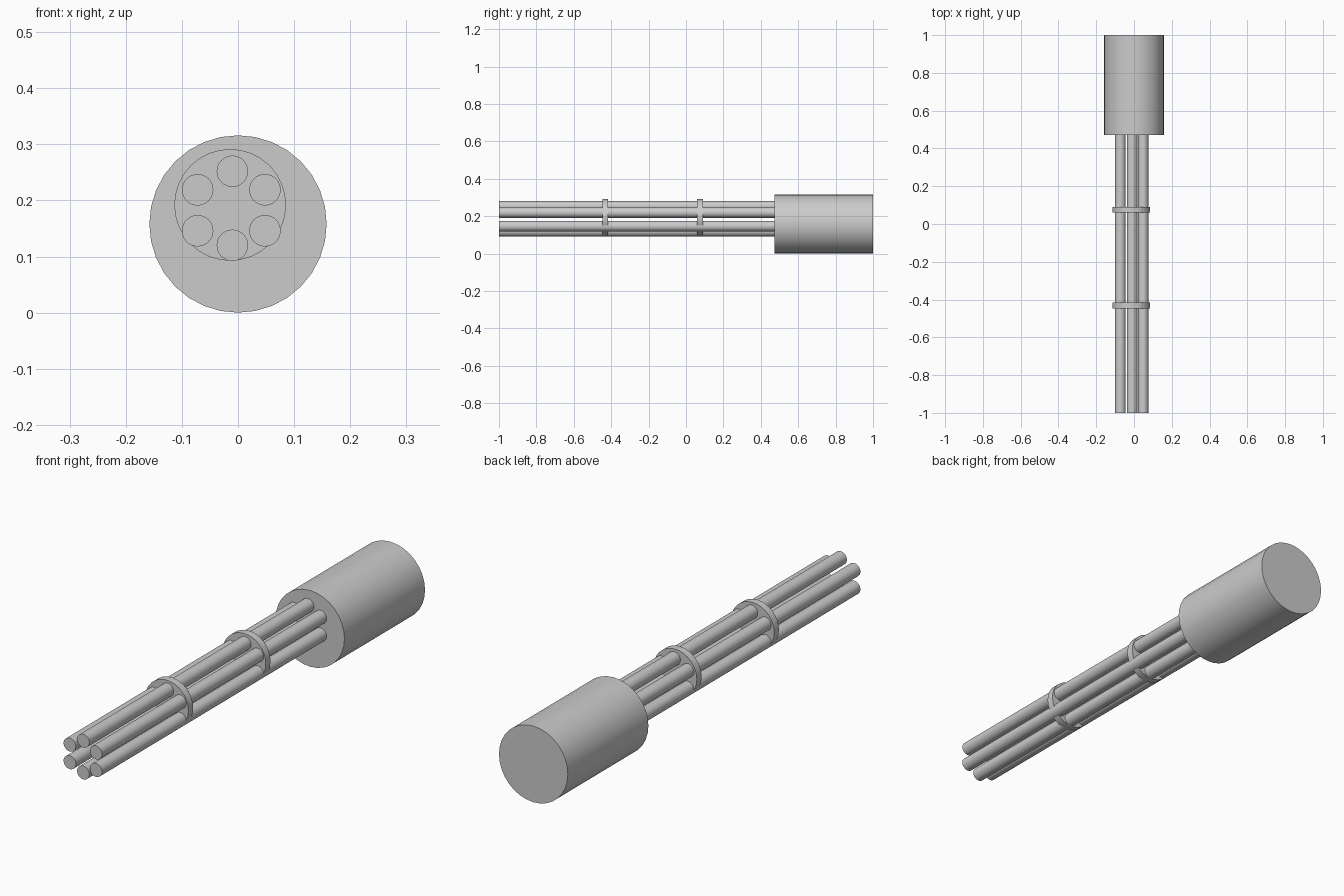
import bpy
from math import radians

cube = bpy.data.objects.get("Cube")
if cube:
    bpy.data.objects.remove(cube, do_unlink=True)

# One plain grey metal for everything
GREY = (0.6, 0.6, 0.6, 1)
metal = bpy.data.materials.new("grey_metal")
metal.use_nodes = True
metal.diffuse_color = GREY
metal.node_tree.nodes["Principled BSDF"].inputs["Base Color"].default_value = GREY


def rod(name, x, z, radius, y0, y1):
    """Capped cylinder lying along y, from y0 to y1."""
    bpy.ops.mesh.primitive_cylinder_add(
        vertices=32, radius=radius, depth=y1 - y0,
        location=(x, (y0 + y1) / 2, z), rotation=(radians(90), 0, 0))
    ob = bpy.context.object
    ob.name = name
    ob.data.materials.append(metal)
    bpy.ops.object.shade_smooth_by_angle(angle=radians(30))
    return ob


# Rear housing
rod("housing", 0, 0.158, 0.158, 0.472, 1)

# Six barrels: one above, one below, two on each side
rod("barrel_top", -0.01, 0.252, 0.028, -1, 0.48)
rod("barrel_bottom", -0.01, 0.12, 0.028, -1, 0.48)
for side, x in (("left", 0.048), ("right", -0.072)):
    for level, z in (("upper", 0.219), ("lower", 0.146)):
        rod(f"barrel_{level}_{side}", x, z, 0.028, -1, 0.48)

# Discs that clamp the barrels together
for name, y in (("front_clamp", -0.447), ("rear_clamp", 0.06)):
    rod(name, -0.014, 0.192, 0.0995, y, y + 0.031)
